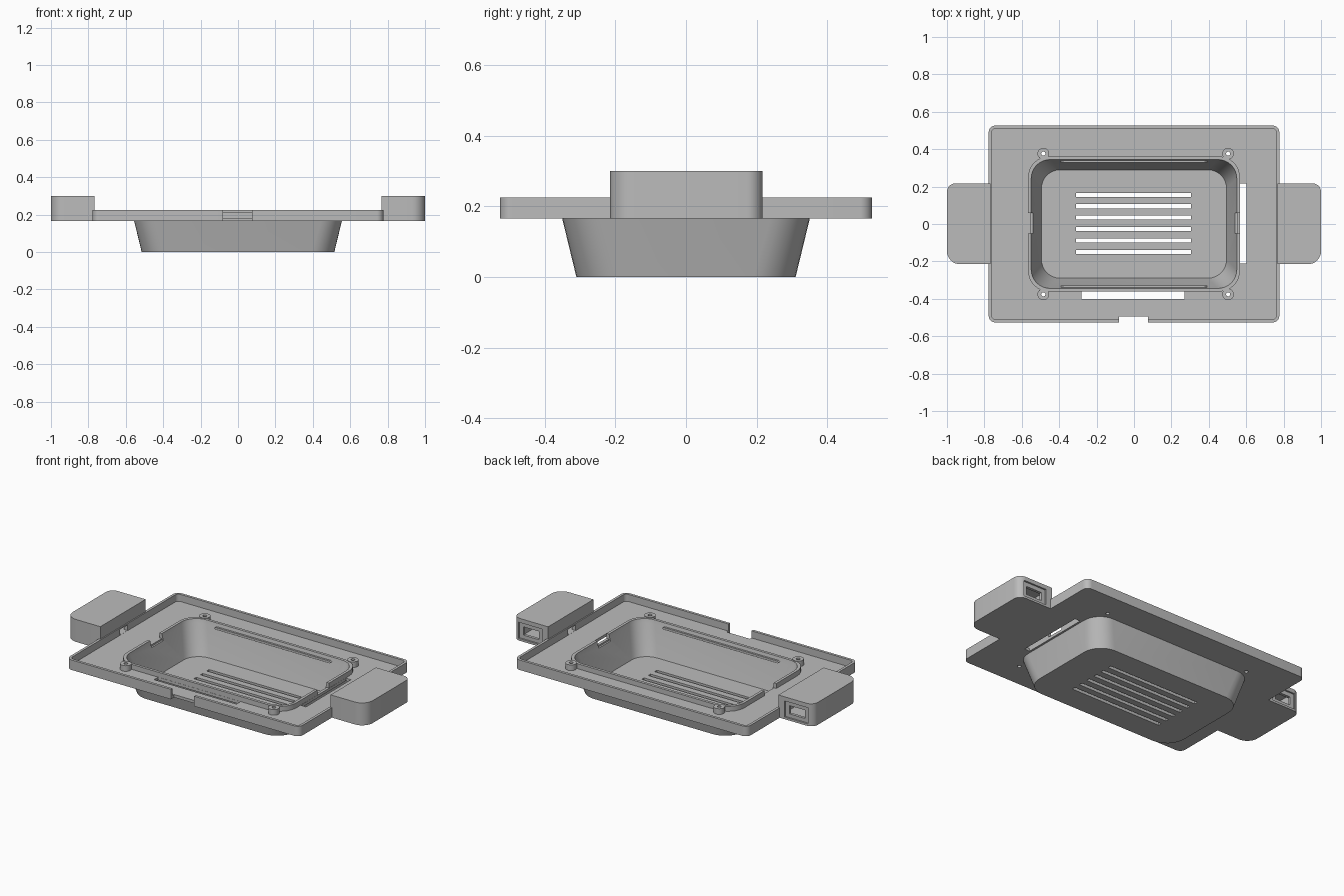
import bpy, bmesh, math

cube = bpy.data.objects.get("Cube")
if cube:
    bpy.data.objects.remove(cube, do_unlink=True)

grey = bpy.data.materials.new("plain grey")
grey.use_nodes = True
GREY = (0.5, 0.5, 0.5, 1)
grey.diffuse_color = GREY
grey.node_tree.nodes["Principled BSDF"].inputs["Base Color"].default_value = GREY


def ring(x0, x1, y0, y1, z, radii):
    """Rounded rectangle; radii run counter-clockwise from the +x +y corner."""
    pts = []
    corners = ((x1, y1, -1, -1), (x0, y1, 1, -1), (x0, y0, 1, 1), (x1, y0, -1, 1))
    for i, ((x, y, sx, sy), r) in enumerate(zip(corners, radii)):
        steps = 8 if r else 0
        for k in range(steps + 1):
            a = math.pi / 2 * (i + k / max(steps, 1))
            pts.append((x + sx * r + r * math.cos(a), y + sy * r + r * math.sin(a), z))
    return pts


def centred(hx, hy, z, r):
    return ring(-hx, hx, -hy, hy, z, [r] * 4)


def loft(name, rings):
    """Closed solid skinned through matching rings."""
    bm = bmesh.new()
    loops = [[bm.verts.new(p) for p in pts] for pts in rings]
    for a, b in zip(loops, loops[1:]):
        for i in range(len(a)):
            j = (i + 1) % len(a)
            bm.faces.new((a[i], a[j], b[j], b[i]))
    bm.faces.new(loops[0][::-1])
    bm.faces.new(loops[-1])
    bmesh.ops.recalc_face_normals(bm, faces=bm.faces)
    mesh = bpy.data.meshes.new(name)
    bm.to_mesh(mesh)
    bm.free()
    mesh.materials.append(grey)
    ob = bpy.data.objects.new(name, mesh)
    bpy.context.collection.objects.link(ob)
    return ob


def block(name, x0, x1, y0, y1, z0, z1):
    x0, x1 = sorted((x0, x1))
    return loft(name, [ring(x0, x1, y0, y1, z, [0] * 4) for z in (z0, z1)])


def rod(name, x, y, z0, z1, r):
    return loft(name, [ring(x - r, x + r, y - r, y + r, z, [r * 0.999] * 4) for z in (z0, z1)])


def cut(ob, *cutters):
    bpy.context.view_layer.objects.active = ob
    for c in cutters:
        c.hide_render = True
        mod = ob.modifiers.new("cut", "BOOLEAN")
        mod.operation = "DIFFERENCE"
        mod.solver = "EXACT"
        mod.object = c
        bpy.ops.object.modifier_apply(modifier=mod.name)
        bpy.data.objects.remove(c, do_unlink=True)


BASE, FLOOR, RIM, LIP = 0.165, 0.182, 0.225, 0.212
BOSSES = [(x, y) for x in (-0.485, 0.503) for y in (-0.376, 0.376)]
parts = []


def wire_hole(side):
    return block("hole", side * 0.73, side * 0.82, -0.035, 0.035, FLOOR + 0.001, RIM - 0.008)


# Rimmed tray with its openings
tray = loft("tray", [centred(0.777, 0.526, z, 0.035) for z in (BASE, RIM)])
cut(tray,
    loft("recess", [centred(0.761, 0.51, z, 0.022) for z in (FLOOR, 0.3)]),
    loft("opening", [centred(0.55, 0.346, z, 0.1) for z in (0.1, 0.3)]),
    block("front_slot", -0.28, 0.27, -0.4, -0.362, 0.1, 0.3),
    block("side_slot", 0.567, 0.602, -0.212, 0.217, 0.1, 0.3),
    block("rim_notch", -0.08, 0.075, -0.6, -0.495, 0.1, 0.3),
    wire_hole(-1), wire_hole(1),
    *[rod("screw_hole", x, y, 0.1, 0.3, 0.011) for x, y in BOSSES])
parts.append(tray)

# Tapered basin with raised lip, lip notches and floor vents
basin = loft("basin", [centred(0.515, 0.31, 0, 0.12), centred(0.555, 0.35, BASE, 0.11),
                       centred(0.566, 0.361, BASE + 0.005, 0.11), centred(0.566, 0.361, LIP, 0.11)])
cut(basin,
    loft("cavity", [centred(0.495, 0.29, 0.018, 0.1), centred(0.545, 0.34, 0.19, 0.1),
                    centred(0.551, 0.346, 0.22, 0.1)]),
    block("left_notch", 0.535, 0.6, -0.052, 0.06, 0.172, 0.3),
    block("right_notch", -0.6, -0.535, -0.052, 0.06, 0.172, 0.3),
    *[block("vent", -0.31, 0.306, y - 0.011, y + 0.011, -0.1, 0.05)
      for y in [0.156 - 0.061 * i for i in range(6)]])
parts.append(basin)

# Snap ridges along the long basin walls
for side, name in ((-1, "front_ridge"), (1, "back_ridge")):
    y0, y1 = sorted((side * 0.329, side * 0.345))
    parts.append(loft(name, [ring(-h, h, y0, y1, z, [0] * 4)
                             for h, z in ((0.38, 0.178), (0.39, 0.185), (0.38, 0.192))]))

# Screw bosses
for i, (x, y) in enumerate(BOSSES):
    boss = rod("screw_boss_%d" % (i + 1), x, y, FLOOR - 0.005, LIP + 0.004, 0.031)
    cut(boss, rod("screw_hole", x, y, 0.1, 0.3, 0.011))
    parts.append(boss)

# Hollow side housings with a recessed port at the back
for side, name in ((1, "left_housing"), (-1, "right_housing")):
    x0, x1 = sorted((side * 0.768, side))
    radii = [0.045, 0, 0, 0.07] if side > 0 else [0, 0.045, 0.07, 0]
    housing = loft(name, [ring(x0, x1, -0.215, 0.217, z, radii) for z in (BASE, 0.3)])
    cut(housing,
        block("cavity", side * 0.785, side * 0.965, -0.18, 0.19, FLOOR, 0.285),
        block("port_recess", side * 0.81, side * 0.965, 0.207, 0.3, 0.178, 0.275),
        block("port", side * 0.835, side * 0.94, 0.17, 0.3, 0.2, 0.25),
        wire_hole(side))
    parts.append(housing)

# Smooth the rounded corners, keep the edges sharp
bpy.ops.object.select_all(action="DESELECT")
for ob in parts:
    ob.select_set(True)
bpy.context.view_layer.objects.active = tray
bpy.ops.object.shade_smooth_by_angle(angle=math.radians(30))
